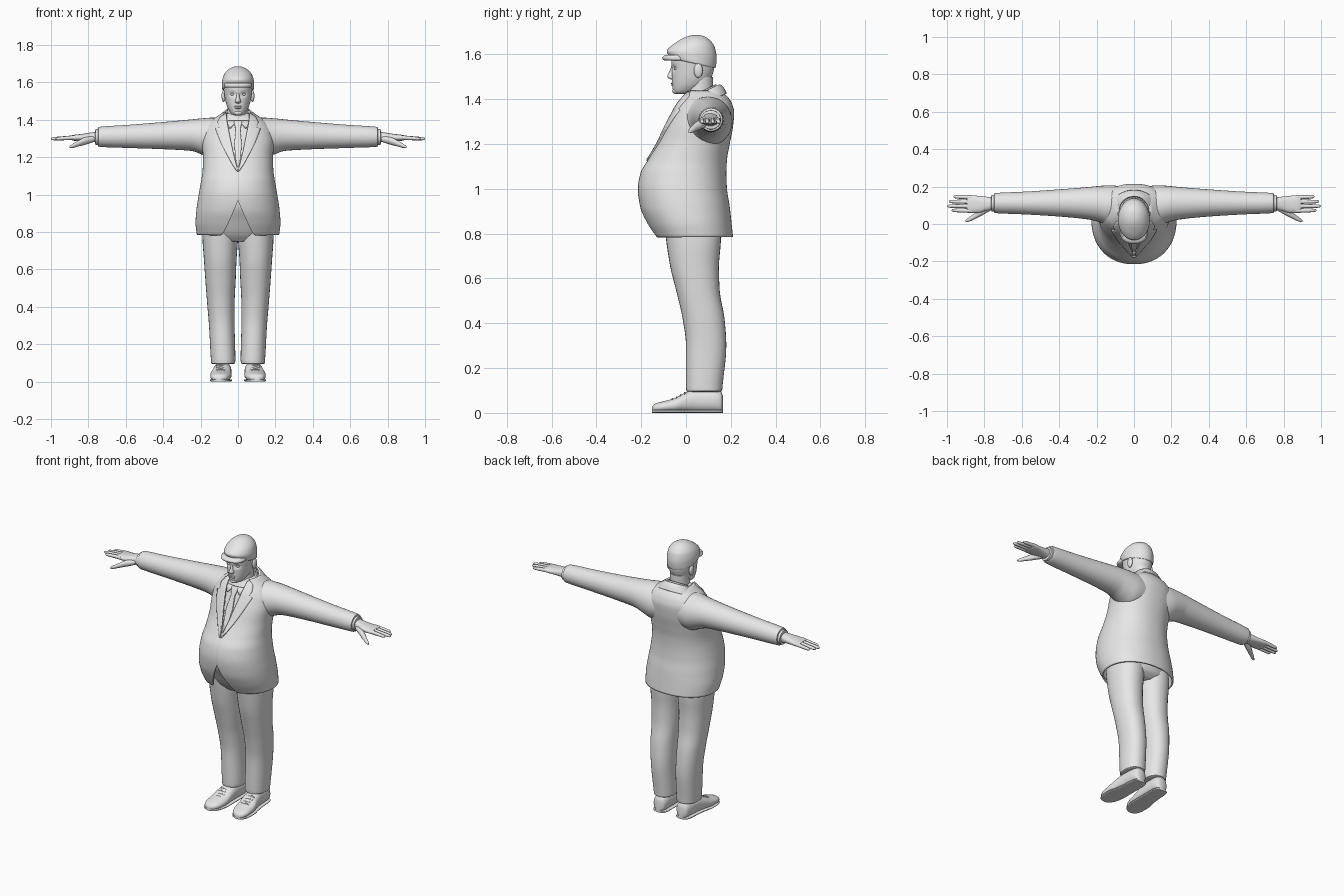
import bpy
import math

if "Cube" in bpy.data.objects:
    bpy.data.objects.remove(bpy.data.objects["Cube"])

grey = bpy.data.materials.new("plain_grey")
grey.diffuse_color = (0.8, 0.8, 0.8, 1)
grey.use_nodes = True
grey.node_tree.nodes["Principled BSDF"].inputs["Base Color"].default_value = grey.diffuse_color


def sample(rows, t):
    """Smooth monotone interpolation of rows keyed by their first value."""
    def slope(i, k):
        return (rows[i + 1][k] - rows[i][k]) / (rows[i + 1][0] - rows[i][0])

    def tangent(i, k):
        if i == 0 or i == len(rows) - 1:
            return slope(min(i, len(rows) - 2), k)
        a, b = slope(i - 1, k), slope(i, k)
        return 0 if a * b <= 0 else 2 * a * b / (a + b)

    t = min(max(t, rows[0][0]), rows[-1][0])
    i = max(j for j in range(len(rows) - 1) if rows[j][0] <= t)
    h = rows[i + 1][0] - rows[i][0]
    s = (t - rows[i][0]) / h
    out = []
    for k in range(1, len(rows[0])):
        out.append((2*s**3 - 3*s**2 + 1) * rows[i][k] + (s**3 - 2*s**2 + s) * h * tangent(i, k)
                   + (3*s**2 - 2*s**3) * rows[i + 1][k] + (s**3 - s**2) * h * tangent(i + 1, k))
    return out


def spow(v, p):
    return math.copysign(abs(v) ** p, v)


def oval(box, a, power):
    """Point on a rounded section; angle 0 is the low end of the second axis."""
    a0, a1, b0, b1 = box
    return ((a0 + a1) / 2 + (a1 - a0) / 2 * spow(math.sin(a), 2 / power),
            (b0 + b1) / 2 - (b1 - b0) / 2 * spow(math.cos(a), 2 / power))


def make(name, verts, faces, mirror=False, thick=0, angle=45):
    mesh = bpy.data.meshes.new(name)
    mesh.from_pydata(verts, [], faces)
    mesh.materials.append(grey)
    ob = bpy.data.objects.new(name, mesh)
    bpy.context.collection.objects.link(ob)
    bpy.ops.object.select_all(action='DESELECT')
    bpy.context.view_layer.objects.active = ob
    ob.select_set(True)
    bpy.ops.object.mode_set(mode='EDIT')
    bpy.ops.mesh.select_all(action='SELECT')
    bpy.ops.mesh.delete_loose()
    bpy.ops.mesh.select_all(action='SELECT')
    bpy.ops.mesh.normals_make_consistent(inside=False)
    bpy.ops.object.mode_set(mode='OBJECT')
    bpy.ops.object.shade_smooth_by_angle(angle=math.radians(angle))
    if thick:
        mod = ob.modifiers.new("thickness", 'SOLIDIFY')
        mod.thickness = thick
        mod.offset = 0
    if mirror:
        ob.modifiers.new("mirror", 'MIRROR')
    return ob


def loft(name, rows, axis='z', n=32, steps=4, power=2.0, caps=True, warp=None, keep=None, **kw):
    """Skin of rounded sections; rows are (position, a0, a1, b0, b1)."""
    ts = [r[0] + (q[0] - r[0]) * s / steps for r, q in zip(rows, rows[1:]) for s in range(steps)]
    ts.append(rows[-1][0])
    verts = []
    for t in ts:
        box = sample(rows, t)
        for i in range(n):
            a, b = oval(box, math.tau * i / n, power)
            p = {'x': (t, a, b), 'y': (a, t, b), 'z': (a, b, t)}[axis]
            verts.append(warp(*p) if warp else p)
    faces = [(j*n + i, j*n + (i+1) % n, (j+1)*n + (i+1) % n, (j+1)*n + i)
             for j in range(len(ts) - 1) for i in range(n)]
    if keep:
        faces = [f for f in faces if keep(*[sum(verts[v][k] for v in f) / 4 for k in range(3)])]
    if caps:
        faces += [tuple(range(n)), tuple(range((len(ts) - 1) * n, len(ts) * n))]
    return make(name, verts, faces, **kw)


def sym(*rows):
    """Rows (z, half width, front y, back y) to full sections."""
    return [(z, -w, w, f, b) for z, w, f, b in rows]


def blob(name, x, y, z, rx, ry, rz, **kw):
    rows = []
    for i in range(9):
        c = -math.cos(math.pi * i / 8)
        r = max(math.sqrt(max(0, 1 - c * c)), 0.05)
        rows.append((z + rz * c, x - rx * r, x + rx * r, y - ry * r, y + ry * r))
    return loft(name, rows, n=16, steps=1, **kw)


# Jacket: one skin with a cutaway front hem and an open neckline
BODY = sym((.785, .215, -.135, .205), (.85, .222, -.172, .198), (.92, .217, -.2, .19),
           (1.0, .205, -.21, .178), (1.07, .193, -.198, .175), (1.13, .184, -.163, .178),
           (1.2, .182, -.122, .19), (1.28, .188, -.085, .205), (1.34, .18, -.055, .21),
           (1.38, .155, -.035, .2), (1.41, .115, -.015, .18), (1.435, .08, 0, .15))
P = 2.2


def front_y(x, z):
    _, w, f, b = sample(BODY, z)
    return (f + b) / 2 - (b - f) / 2 * max(0, 1 - abs(x / w) ** P) ** (1 / P)


def neckline(z):
    return .06 * min(1, max(0, (z - 1.13) / .27)) ** .85


N, M = 128, 64
verts, faces = [], []
for j in range(M + 1):
    for i in range(N):
        a = math.tau * i / N
        x0 = .215 * abs(math.sin(a)) ** (2 / P)
        hem = .785 + (.185 * max(0, 1 - x0 / .085) ** 1.2 if math.cos(a) > 0 else 0)
        z = hem + (1.435 - hem) * j / M
        verts.append((*oval(sample(BODY, z), a, P), z))
for j in range(M):
    for i in range(N):
        f = (j*N + i, j*N + (i+1) % N, (j+1)*N + (i+1) % N, (j+1)*N + i)
        x, y, z = [sum(verts[v][k] for v in f) / 4 for k in range(3)]
        if not (z > 1.14 and y < .05 and abs(x) < neckline(z) + .006):
            faces.append(f)
make("jacket", verts, faces, thick=.01)

# Shirt front sits just inside the jacket
loft("shirt", [(z, a + .012, b - .012, c + .014, d - .012) for z, a, b, c, d in BODY[4:]],
     n=48, power=P)


def strip(name, rows, lift, across=6, **kw):
    """Cloth strip laid on the chest; rows are (z, x0, x1)."""
    pts = []
    for z, x0, x1 in rows:
        for i in range(across + 1):
            x = x0 + (x1 - x0) * i / across
            pts.append((x, front_y(x, z) - lift, z))
    w = across + 1
    return make(name, pts, [(j*w + i, j*w + i + 1, (j+1)*w + i + 1, (j+1)*w + i)
                            for j in range(len(rows) - 1) for i in range(across)], **kw)


# Lapels, collars and tie
strip("lapel", [(1.125, .0, .006), (1.16, neckline(1.16), .03), (1.2, neckline(1.2), .052),
                (1.24, neckline(1.24), .073), (1.28, neckline(1.28), .092),
                (1.32, neckline(1.32), .108), (1.352, neckline(1.352), .12),
                (1.358, neckline(1.358), .1), (1.385, neckline(1.385), .108),
                (1.41, .06, .095), (1.43, .06, .07)], .008, mirror=True, thick=.01)
strip("tie", [(1.14, -.006, .006), (1.2, -.014, .014), (1.27, -.02, .02), (1.34, -.012, .012),
              (1.352, -.013, .013), (1.385, -.021, .021), (1.392, -.016, .016)], -.004, thick=.012)
strip("shirt_collar_point", [(1.355, .04, .046), (1.375, .022, .054), (1.395, .008, .06)],
      -.002, mirror=True, thick=.008)


def tilt(x, y, z):
    return x, y, z + .5 * (y - .06)


loft("shirt_collar", sym((1.39, .074, -.012, .138), (1.43, .065, .0, .132)), caps=False,
     warp=tilt, thick=.008, n=48)
loft("jacket_collar", sym((1.365, .125, -.03, .178), (1.395, .1, -.02, .165), (1.42, .08, -.01, .148)),
     caps=False, warp=tilt, keep=lambda x, y, z: y > .02 or abs(x) > .065, thick=.01, n=48)

# Sleeves, cuffs and hands
loft("sleeve", [(.06, .0, .2, 1.2, 1.4), (.13, -.008, .207, 1.19, 1.412), (.19, .012, .203, 1.213, 1.408),
                (.25, .025, .197, 1.234, 1.402), (.4, .04, .185, 1.243, 1.388),
                (.6, .052, .172, 1.25, 1.372), (.735, .058, .166, 1.255, 1.363),
                (.747, .061, .163, 1.258, 1.36), (.749, .075, .15, 1.27, 1.345)],
     axis='x', mirror=True)
loft("cuff", [(.72, .067, .157, 1.264, 1.352), (.762, .067, .155, 1.266, 1.35), (.764, .078, .142, 1.28, 1.335)],
     axis='x', mirror=True)
loft("hand", [(.735, .075, .142, 1.278, 1.34), (.78, .072, .145, 1.282, 1.333), (.83, .06, .15, 1.286, 1.325),
              (.875, .058, .154, 1.288, 1.32), (.893, .064, .15, 1.292, 1.316)],
     axis='x', power=2.4, mirror=True)
for label, y0, y1, tip in (("index", .071, .073, .975), ("middle", .095, .096, 1.0),
                           ("ring", .119, .12, .99), ("little", .142, .146, .965)):
    rows = []
    for s, r in ((0, .012), (.5, .0105), (.85, .009), (.97, .006), (1, .002)):
        x, y, z = .865 + (tip - .865) * s, y0 + (y1 - y0) * s, 1.306 - .008 * s
        rows.append((x, y - r, y + r, z - r, z + r))
    loft(label + "_finger", rows, axis='x', n=12, steps=3, mirror=True)
loft("thumb", [(.77, .07, .105, 1.282, 1.315), (.82, .042, .082, 1.266, 1.306), (.86, .022, .052, 1.256, 1.285),
               (.888, .011, .032, 1.249, 1.269), (.9, .01, .02, 1.249, 1.26)], axis='x', n=16, mirror=True)

# Trousers
loft("trouser_hips", sym((.75, .14, -.06, .12), (.785, .183, -.093, .158), (.86, .195, -.135, .165),
                         (.95, .188, -.175, .15), (1.03, .165, -.17, .13)), power=2.2)
loft("trouser_leg", [(.094, .03, .132, .015, .15), (.098, .016, .143, .002, .161), (.12, .014, .145, .0, .163),
                     (.3, .018, .155, .0, .18), (.42, .018, .165, -.015, .172), (.55, .012, .175, -.045, .15),
                     (.65, .008, .182, -.07, .147), (.78, .0, .19, -.09, .156), (.86, .0, .185, -.1, .15)],
     power=2.2, mirror=True)

# Shoes with soles and laces
SHOE = [(-.152, .085, .115, .008, .026), (-.14, .062, .135, .004, .04), (-.1, .042, .148, .002, .052),
        (-.05, .035, .148, .002, .066), (0, .035, .138, .002, .092), (.05, .035, .13, .002, .106),
        (.12, .035, .125, .002, .104), (.155, .043, .117, .002, .095), (.165, .058, .102, .008, .075)]
loft("shoe", SHOE, axis='y', power=2.3, mirror=True)
loft("shoe_sole", [(y, a - .003, b + .003, 0, .014) for y, a, b, _, _ in SHOE],
     axis='y', power=3.5, mirror=True)
for i in range(4):
    y = -.06 + .018 * i
    z = sample(SHOE, y)[3]
    loft("shoe_lace", [(.066, y - .004, y + .004, z - .012, z - .001), (.092, y - .004, y + .004, z - .005, z + .004),
                       (.118, y - .004, y + .004, z - .012, z - .001)], axis='x', n=8, mirror=True)


# Head with hollowed eye sockets
def sockets(x, y, z):
    if y < 0:
        y += .012 * math.exp(-((abs(x) - .03) / .014) ** 2 - ((z - 1.537) / .011) ** 2)
    return x, y, z


loft("neck", sym((1.36, .066, .0, .135), (1.41, .058, .0, .125), (1.46, .055, .005, .12), (1.5, .055, .01, .12)))
loft("head", sym((1.424, .018, -.045, .0), (1.43, .032, -.054, .03), (1.445, .045, -.059, .06),
                 (1.47, .058, -.062, .095), (1.5, .067, -.063, .115), (1.54, .074, -.064, .126),
                 (1.58, .078, -.066, .128), (1.62, .07, -.055, .12), (1.65, .05, -.02, .1)),
     n=64, steps=7, power=2.15, warp=sockets)
loft("nose", sym((1.488, .009, -.068, -.04), (1.494, .016, -.079, -.04), (1.502, .015, -.084, -.04),
                 (1.522, .009, -.075, -.04), (1.55, .007, -.064, -.04)), n=16)
blob("eye", .03, -.043, 1.536, .012, .01, .007, mirror=True)
blob("upper_lip", 0, -.06, 1.471, .02, .007, .004)
blob("lower_lip", 0, -.059, 1.463, .017, .007, .005)
blob("chin", 0, -.045, 1.437, .024, .017, .014)
blob("ear", .077, .055, 1.528, .011, .02, .033, mirror=True)


# Flat cap, its lower edge dropping toward the back
def drop(x, y, z):
    return x, y, z - .22 * (y - .02) * min(1, max(0, (1.64 - z) / .07))


loft("cap", sym((1.563, .081, -.068, .13), (1.568, .085, -.074, .133), (1.6, .086, -.086, .137),
                (1.635, .078, -.068, .128), (1.66, .061, -.035, .11), (1.676, .04, -.005, .09),
                (1.684, .02, .02, .07), (1.686, .005, .035, .055)), n=48, warp=drop)
loft("cap_visor", sym((1.572, .066, -.095, .02), (1.577, .074, -.104, .02), (1.585, .075, -.106, .02),
                      (1.598, .068, -.094, .02)), n=48, power=2.3)
